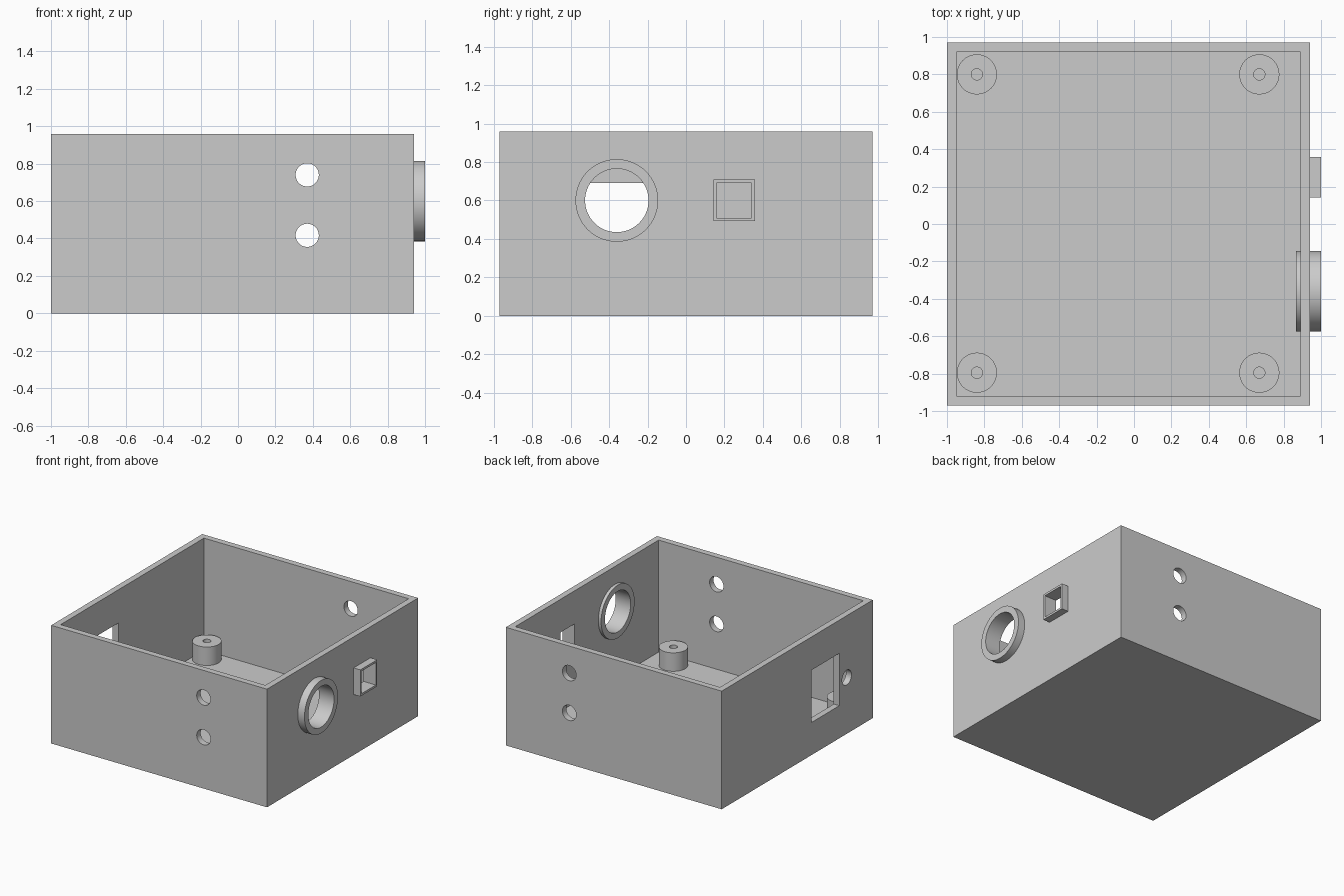
import bpy
import math

if "Cube" in bpy.data.objects:
    bpy.data.objects.remove(bpy.data.objects["Cube"], do_unlink=True)

grey = bpy.data.materials.new("light grey plastic")
grey.use_nodes = True
COLOUR = (0.6, 0.6, 0.6, 1)
grey.diffuse_color = COLOUR
grey.node_tree.nodes["Principled BSDF"].inputs["Base Color"].default_value = COLOUR


def box(name, x, y, z):
    """Box from (min, max) pairs on each axis."""
    bpy.ops.mesh.primitive_cube_add(size=1)
    ob = bpy.context.object
    ob.name = name
    ob.location = [(a + b) / 2 for a, b in (x, y, z)]
    ob.scale = [b - a for a, b in (x, y, z)]
    bpy.ops.object.transform_apply(location=True, rotation=True, scale=True)
    ob.data.materials.append(grey)
    return ob


def cylinder(name, radius, centre, length, axis="z"):
    turn = {"x": (0, math.pi / 2, 0), "y": (math.pi / 2, 0, 0), "z": (0, 0, 0)}
    bpy.ops.mesh.primitive_cylinder_add(vertices=64, radius=radius, depth=length,
                                        location=centre, rotation=turn[axis])
    ob = bpy.context.object
    ob.name = name
    bpy.ops.object.transform_apply(location=True, rotation=True, scale=True)
    ob.data.materials.append(grey)
    return ob


def cut(target, *cutters):
    """Subtract the cutters from the target, then delete them."""
    for cutter in cutters:
        mod = target.modifiers.new("cut", "BOOLEAN")
        mod.operation = "DIFFERENCE"
        mod.solver = "EXACT"
        mod.object = cutter
        bpy.ops.object.select_all(action="DESELECT")
        bpy.context.view_layer.objects.active = target
        target.select_set(True)
        bpy.ops.object.modifier_apply(modifier=mod.name)
        bpy.data.objects.remove(cutter, do_unlink=True)
    bpy.ops.object.shade_smooth_by_angle(angle=math.radians(30))


# Main dimensions
LEFT, RIGHT, HALF, TOP, WALL = -1.0, 0.94, 0.97, 0.96, 0.05
RING_Y, PORT_Y, MID_Z = -0.36, 0.25, 0.6
RING_R, BORE_R = 0.215, 0.165
PORT_OUT, PORT_IN = 0.108, 0.091


def around(c, r):
    return (c - r, c + r)


# Open-topped case with its cavity and wall openings
case = box("case", (LEFT, RIGHT), (-HALF, HALF), (0, TOP))
cut(case,
    box("cavity", (LEFT + WALL, RIGHT - WALL), (WALL - HALF, HALF - WALL), (WALL, TOP + 1)),
    cylinder("bore", BORE_R, (RIGHT, RING_Y, MID_Z), 0.3, "x"),
    box("port_hole", (0.8, 1.1), around(PORT_Y, PORT_IN), around(MID_Z, PORT_IN)),
    box("window", (-1.1, -0.9), (-0.54, -0.18), (0.265, 0.69)),
    cylinder("small_hole", 0.06, (LEFT, -0.636, 0.457), 0.3, "x"),
    cylinder("upper_hole", 0.062, (0.37, 0, 0.74), 3, "y"),
    cylinder("lower_hole", 0.062, (0.37, 0, 0.417), 3, "y"))

# Collars on both sides of the round opening
for name, x0, x1 in (("outer_collar", RIGHT, 1.0), ("inner_collar", 0.865, RIGHT - WALL)):
    centre = ((x0 + x1) / 2, RING_Y, MID_Z)
    collar = cylinder(name, RING_R, centre, x1 - x0, "x")
    cut(collar, cylinder("bore", BORE_R, centre, 0.3, "x"))

# Square frame around the port
frame = box("port_frame", (RIGHT, 1.0), around(PORT_Y, PORT_OUT), around(MID_Z, PORT_OUT))
cut(frame, box("port_hole", (0.8, 1.1), around(PORT_Y, PORT_IN), around(MID_Z, PORT_IN)))

# Screw posts on the floor
for x, side in ((-0.84, "right"), (0.67, "left")):
    for y, end in ((-0.795, "front"), (0.8, "back")):
        post = cylinder(f"screw_post_{end}_{side}", 0.107, (x, y, 0.125), 0.15)
        cut(post, cylinder("screw_hole", 0.03, (x, y, 0.125), 0.4))
